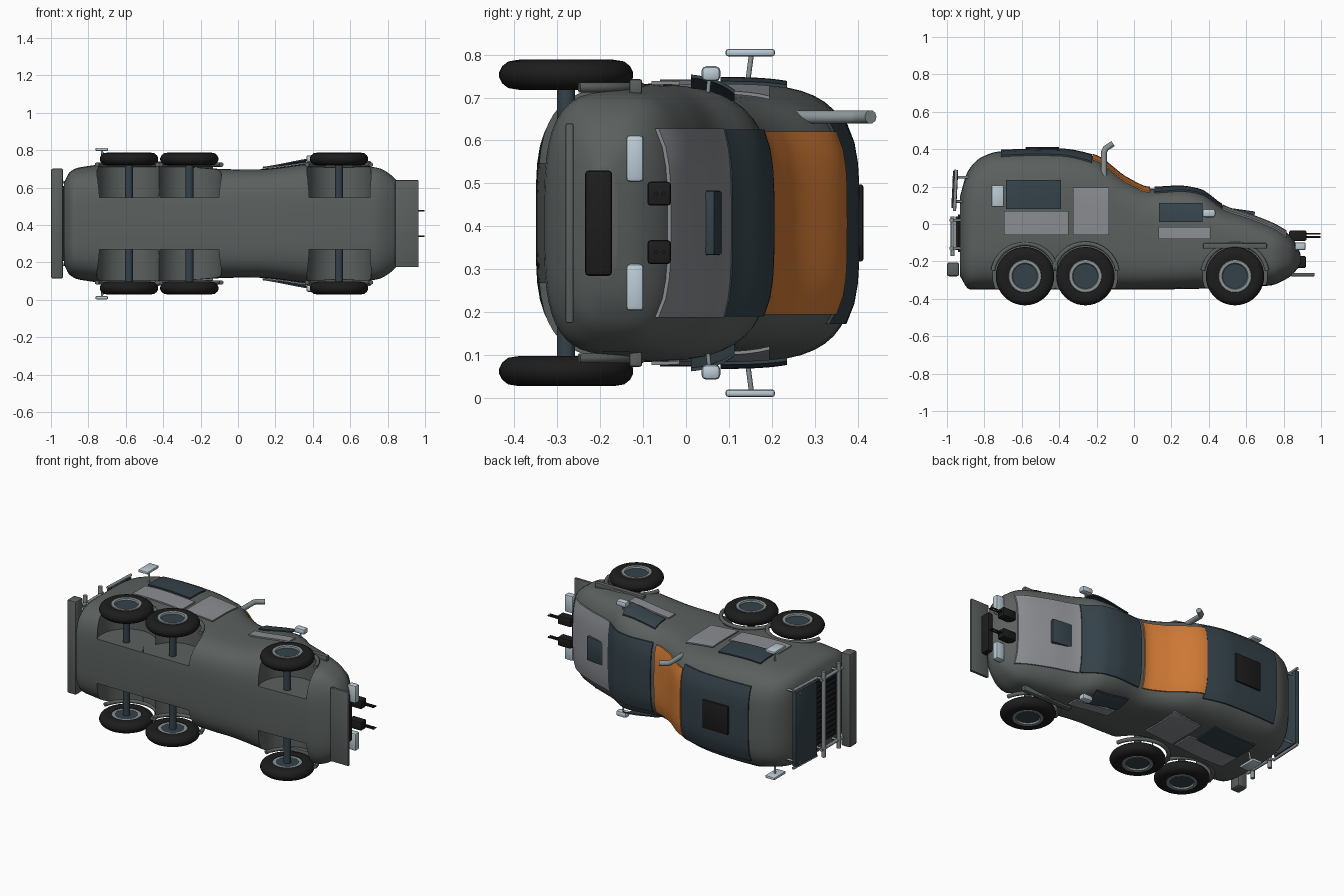
import bpy, bmesh, math
from mathutils import Vector, Matrix

if "Cube" in bpy.data.objects:
    bpy.data.objects.remove(bpy.data.objects["Cube"])

MID = 0.408  # centre plane of the vehicle, which lies on its side


def material(name, r, g, b):
    m = bpy.data.materials.new(name)
    m.use_nodes = True
    m.diffuse_color = (r, g, b, 1)
    m.node_tree.nodes["Principled BSDF"].inputs["Base Color"].default_value = (r, g, b, 1)
    return m


HULL = material("hull grey", .105, .118, .115)
PLATE = material("plate grey", .26, .27, .29)
SLATE = material("slate glass", .035, .055, .068)
BLACK = material("rubber black", .012, .012, .012)
ORANGE = material("orange", .62, .19, .035)
PALE = material("pale lamp", .5, .6, .66)
METAL = material("bare metal", .25, .29, .3)


def finish(name, bm, mat, smooth=True):
    bmesh.ops.recalc_face_normals(bm, faces=bm.faces)
    me = bpy.data.meshes.new(name)
    bm.to_mesh(me)
    bm.free()
    me.materials.append(mat)
    ob = bpy.data.objects.new(name, me)
    bpy.context.collection.objects.link(ob)
    if smooth:
        soften(ob)
    return ob


def soften(ob):
    bpy.ops.object.select_all(action="DESELECT")
    ob.select_set(True)
    bpy.context.view_layer.objects.active = ob
    bpy.ops.object.shade_smooth_by_angle(angle=math.radians(40))


def curve_at(points, x):
    """Monotone cubic through (x, value) points."""
    pts = sorted(points)
    slope = [(b[1] - a[1]) / (b[0] - a[0]) for a, b in zip(pts, pts[1:])]
    tan = [slope[0]]
    for a, b in zip(slope, slope[1:]):
        tan.append(0 if a * b <= 0 else 2 * a * b / (a + b))
    tan.append(slope[-1])
    x = min(max(x, pts[0][0]), pts[-1][0])
    i = max(k for k in range(len(slope)) if pts[k][0] <= x)
    h = pts[i + 1][0] - pts[i][0]
    t = (x - pts[i][0]) / h
    return ((1 + 2 * t) * (1 - t) ** 2 * pts[i][1] + t * (1 - t) ** 2 * h * tan[i]
            + t * t * (3 - 2 * t) * pts[i + 1][1] + t * t * (t - 1) * h * tan[i + 1])


# Hull outlines along the length: roof line, floor line, half width
ROOF = [(-.93, .15), (-.89, .28), (-.82, .355), (-.72, .388), (-.4, .395), (-.21, .36),
        (-.03, .235), (.085, .188), (.24, .195), (.35, .178), (.485, .09), (.645, .037),
        (.81, -.04), (.87, -.11), (.89, -.16)]
FLOOR = [(-.93, -.28), (-.88, -.35), (.1, -.35), (.72, -.33), (.83, -.285), (.89, -.22)]
WIDTH = [(-.93, .22), (-.9, .275), (-.85, .3), (-.6, .325), (0, .29), (.1, .29),
         (.45, .323), (.74, .3), (.83, .25), (.875, .18), (.89, .13)]


def section(x):
    top, low = curve_at(ROOF, x), curve_at(FLOOR, x)
    return (top + low) / 2, (top - low) / 2, curve_at(WIDTH, x), 4 - max(0, x)


def bulge(t, n):
    return max(0, 1 - abs(t) ** n) ** (1 / n)


def make_hull():
    bm = bmesh.new()
    rings, count = [], 48
    for i in range(65):
        x = -.02 - .91 * math.cos(math.pi * i / 64)
        yc, h, w, n = section(x)
        ring = []
        for k in range(count):
            a = math.tau * (k + .5) / count
            c, s = math.cos(a), math.sin(a)
            y = yc + h * math.copysign(abs(s) ** (2 / n), s)
            z = MID + w * math.copysign(abs(c) ** (2 / n), c)
            ring.append(bm.verts.new((x, y, z)))
        rings.append(ring)
    for a, b in zip(rings, rings[1:]):
        for k in range(count):
            j = (k + 1) % count
            bm.faces.new((a[k], a[j], b[j], b[k]))
    bm.faces.new(rings[0])
    bm.faces.new(rings[-1])
    return finish("hull", bm, HULL, False)


def cylinder(name, mat, centre, radius, depth):
    bm = bmesh.new()
    bmesh.ops.create_cone(bm, cap_ends=True, segments=40, radius1=radius, radius2=radius,
                          depth=depth, matrix=Matrix.Translation(centre))
    return finish(name, bm, mat)


def box(name, mat, lo, hi, bevel=.006, tilt=0):
    """Bevelled box between two corners, tilted about z."""
    lo, hi = Vector(lo), Vector(hi)
    bm = bmesh.new()
    bmesh.ops.create_cube(bm, size=1, matrix=Matrix.LocRotScale(
        None, None, hi - lo))
    if bevel:
        bmesh.ops.bevel(bm, geom=bm.edges[:], offset=bevel, segments=2, affect="EDGES", profile=.5)
    bm.transform(Matrix.Translation((lo + hi) / 2) @ Matrix.Rotation(math.radians(tilt), 4, "Z"))
    return finish(name, bm, mat)


def tube(name, mat, points, radius):
    cu = bpy.data.curves.new(name, "CURVE")
    cu.dimensions = "3D"
    cu.bevel_depth, cu.bevel_resolution, cu.use_fill_caps = radius, 3, True
    sp = cu.splines.new("POLY")
    sp.points.add(len(points) - 1)
    for p, co in zip(sp.points, points):
        p.co = (*co, 1)
    cu.materials.append(mat)
    ob = bpy.data.objects.new(name, cu)
    bpy.context.collection.objects.link(ob)


def lathe(name, mat, profile, centre):
    """Closed (radius, z) profile turned around a z axis."""
    bm = bmesh.new()
    n = 40
    rings = [[bm.verts.new((centre[0] + r * math.cos(math.tau * k / n),
                            centre[1] + r * math.sin(math.tau * k / n), centre[2] + z))
              for k in range(n)] for r, z in profile]
    for a, b in zip(rings, rings[1:] + rings[:1]):
        for k in range(n):
            j = (k + 1) % n
            bm.faces.new((a[k], a[j], b[j], b[k]))
    finish(name, bm, mat)


def panel(name, mat, x0, x1, v0, v1, side=0, lift=.009, flare=0, thick=.008):
    """Thin plate that follows the hull: roof when side is 0, else a flank."""
    bm = bmesh.new()
    rows, cols = 20, 10

    def point(i, j, off):
        x, v = x0 + (x1 - x0) * i / rows, v0 + (v1 - v0) * j / cols
        yc, h, w, n = section(x)
        off += flare * i / rows
        if side:
            return x, v, MID + side * (w * bulge((v - yc) / h, n) + off)
        return x, yc + h * bulge(v / w, n) + off, MID + v
    layers = [[[bm.verts.new(point(i, j, off)) for j in range(cols + 1)]
               for i in range(rows + 1)] for off in (lift, lift - thick)]
    for g in layers:
        for i in range(rows):
            for j in range(cols):
                bm.faces.new((g[i][j], g[i + 1][j], g[i + 1][j + 1], g[i][j + 1]))
    rim = ([(i, 0) for i in range(rows)] + [(rows, j) for j in range(cols)]
           + [(i, cols) for i in range(rows, 0, -1)] + [(0, j) for j in range(cols, 0, -1)])
    t, u = layers
    for (a, b), (c, d) in zip(rim, rim[1:] + rim[:1]):
        bm.faces.new((t[a][b], t[c][d], u[c][d], u[a][b]))
    finish(name, bm, mat)


# Hull with wheel wells
AXLES = {"rear": -.583, "middle": -.26, "front": .54}
AXLE_Y = -.279
hull = make_hull()
for x in AXLES.values():
    for s in (-1, 1):
        cutter = cylinder("cutter", HULL, (x, AXLE_Y, MID + s * .25), .172, .22)
        cutter.hide_render = True
        mod = hull.modifiers.new("well", "BOOLEAN")
        mod.operation, mod.object, mod.solver = "DIFFERENCE", cutter, "EXACT"
        bpy.context.view_layer.objects.active = hull
        bpy.ops.object.modifier_apply(modifier=mod.name)
        bpy.data.objects.remove(cutter)
soften(hull)

# Wheels, axles and arches
half = [(.085, .03), (.11, .035), (.135, .031), (.149, .02), (.156, .006)]
tyre = half + [(r, -z) for r, z in reversed(half)]
rim = [(.066, .028), (.07, .034), (.086, .034), (.09, .026), (.09, -.026), (.066, -.026)]
for label, x in AXLES.items():
    cylinder(label + "_axle", SLATE, (x, AXLE_Y, MID), .021, .68)
    for s in (-1, 1):
        c = (x, AXLE_Y, MID + s * .345)
        lathe(label + "_tyre", BLACK, tyre, c)
        lathe(label + "_rim", METAL, [(r, z * s) for r, z in rim], c)
        cylinder(label + "_hub", SLATE, c, .07, .05)
        arc = [math.radians(a) for a in range(10, 171, 10)]
        tube(label + "_arch", HULL, [(x + .174 * math.cos(a), AXLE_Y + .174 * math.sin(a),
                                      MID + s * .315) for a in arc], .012)

# Flank panels, windows and mirrors on both sides
for s in (-1, 1):
    panel("rear_side_window", SLATE, -.685, -.39, .08, .235, s, .015)
    panel("rear_side_plate", PLATE, -.695, -.35, -.06, .07, s)
    panel("door_plate", PLATE, -.325, -.135, -.06, .195, s, .014)
    panel("cab_side_window", SLATE, .135, .365, .012, .113, s, .014, .016)
    panel("cab_side_plate", PLATE, .13, .41, -.08, -.015, s)
    lo, hi = sorted((MID + s * .3, MID + s * .335))
    box("front_fender", HULL, (.37, -.132, lo), (.71, -.102, hi))
    lo, hi = sorted((MID + s * .388, MID + s * .405))
    box("rear_mirror", PALE, (-.762, .092, lo), (-.695, .207, hi))
    tube("rear_mirror_arm", METAL, [(-.72, .14, MID + s * .3), (-.727, .152, MID + s * .39)], .006)
    lo, hi = sorted((MID + s * .33, MID + s * .365))
    box("cab_mirror", PALE, (.365, .036, lo), (.435, .08, hi), .011)
    tube("cab_mirror_arm", METAL, [(.4, .05, MID + s * .29), (.4, .055, MID + s * .345)], .005)

# Roof panels from back to nose
panel("rear_roof_panel", SLATE, -.71, -.225, -.235, .235)
panel("orange_roof_panel", ORANGE, -.222, .085, -.213, .213, lift=.012)
panel("windscreen", SLATE, .11, .47, -.218, .218, lift=.011)
panel("hood_plate", PLATE, .472, .815, -.22, .22)
box("roof_hatch", BLACK, (-.58, .385, MID - .09), (-.4, .413, MID + .09))
box("hood_hatch", SLATE, (.5, .035, MID - .075), (.645, .077, MID + .075), tilt=-8)
tube("exhaust_pipe", METAL, [(-.16, .24, .655), (-.16, .385, .655), (-.15, .405, .655),
                             (-.112, .43, .655)], .016)

# Nose equipment
box("front_bumper", HULL, (.84, -.28, .175), (.965, -.262, .64), .004)
box("grille", BLACK, (.86, -.235, .285), (.92, -.172, .53), .008)
for s in (-1, 1):
    lo, hi = sorted((MID + s * .095, MID + s * .205))
    box("headlamp", PALE, (.86, -.14, lo), (.918, -.098, hi), .01)
    z = MID + s * .068
    box("coupling", BLACK, (.83, -.09, z - .028), (.922, -.035, z + .028), .008)
    for y in (-.052, -.07):
        tube("coupling_prong", BLACK, [(.9, y, z), (.998, y, z)], .005)

# Tail equipment
box("rear_bumper", HULL, (-1, -.28, MID - .295), (-.935, -.205, MID + .295), .012)
box("rear_window", SLATE, (-.972, .085, MID - .235), (-.945, .285, MID + .235), .004, tilt=-3)
box("vent", BLACK, (-.94, -.15, MID - .2), (-.925, .05, MID + .2), 0)
for k in range(12):
    z = MID - .18 + .36 * k / 11
    box("vent_slat", BLACK, (-.955, -.14, z - .008), (-.935, .04, z + .008), 0)
for y in (-.13, .02):
    tube("tail_rail", METAL, [(-.975, y, MID - .27), (-.975, y, MID + .27)], .012)
for s in (-1, 1):
    tube("tail_rail_post", METAL, [(-.97, -.17, MID + s * .22), (-.97, .04, MID + s * .22)], .01)
    tube("window_post", METAL, [(-.96, .07, MID + s * .245), (-.95, .29, MID + s * .245)], .009)
    for y in (-.13, .02, .12, .25):
        tube("tail_bracket", METAL, [(-.97, y, MID + s * .22), (-.88, y, MID + s * .22)], .007)
